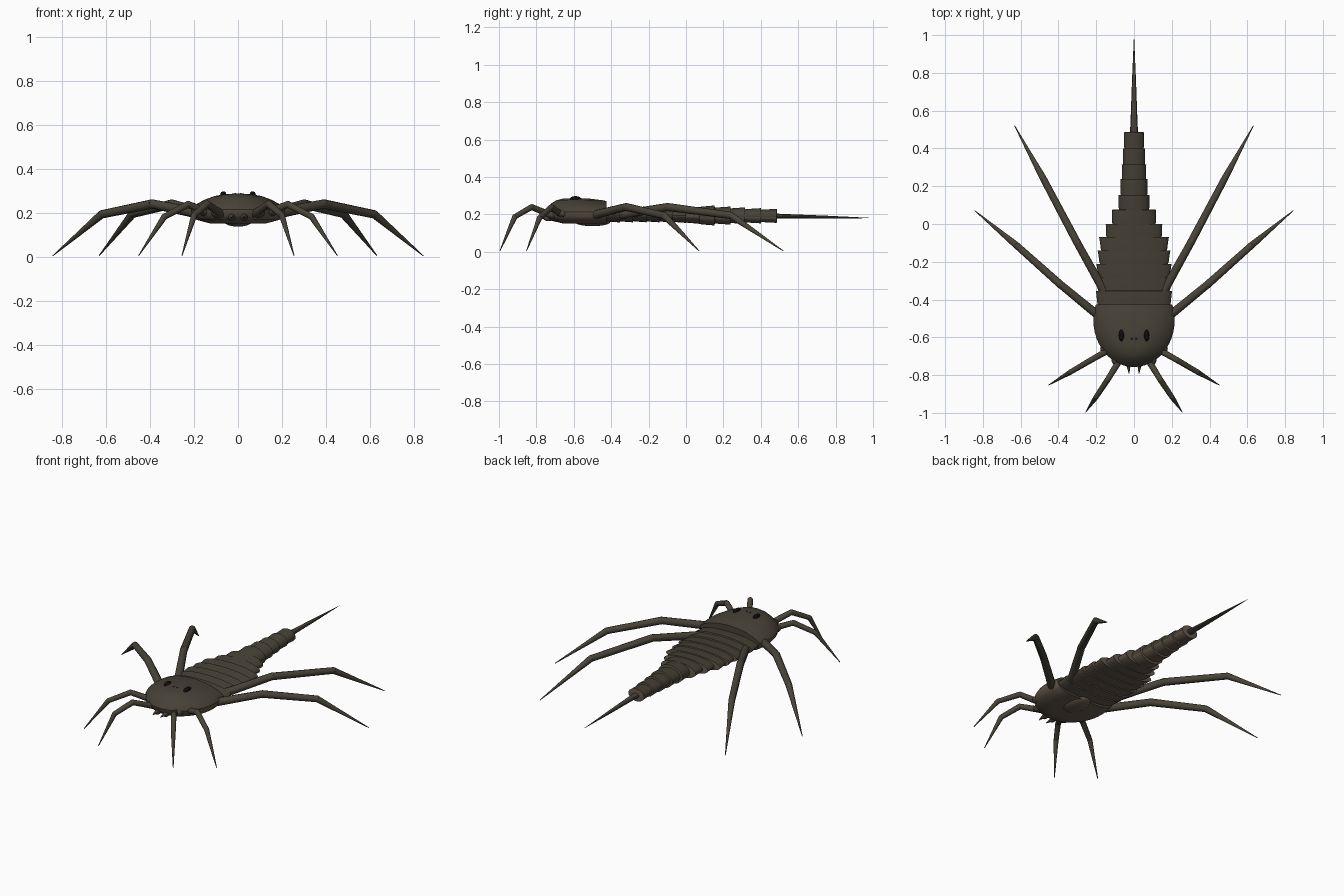
import bpy, bmesh, math
from mathutils import Vector, Matrix

if "Cube" in bpy.data.objects:
    bpy.data.objects.remove(bpy.data.objects["Cube"], do_unlink=True)


def material(name, rgb):
    m = bpy.data.materials.new(name)
    m.use_nodes = True
    m.diffuse_color = (*rgb, 1)
    m.node_tree.nodes["Principled BSDF"].inputs["Base Color"].default_value = (*rgb, 1)
    return m


SHELL = material("dark olive shell", (0.062, 0.054, 0.038))
UNDER = material("brown underside", (0.13, 0.10, 0.07))
LEG = material("leg olive", (0.066, 0.057, 0.04))
EYE = material("black eye", (0.004, 0.004, 0.004))


def finish(name, bm, mats, angle=35, rule=None):
    bmesh.ops.recalc_face_normals(bm, faces=bm.faces)
    bm.normal_update()
    if rule:
        for f in bm.faces:
            f.material_index = int(rule(f))
    me = bpy.data.meshes.new(name)
    bm.to_mesh(me)
    bm.free()
    for m in mats:
        me.materials.append(m)
    ob = bpy.data.objects.new(name, me)
    bpy.context.collection.objects.link(ob)
    bpy.ops.object.select_all(action="DESELECT")
    ob.select_set(True)
    bpy.context.view_layer.objects.active = ob
    bpy.ops.object.shade_smooth_by_angle(angle=math.radians(angle))
    return ob


def loft(rings):
    """Skin closed rings of points and cap both ends."""
    bm = bmesh.new()
    loops = [[bm.verts.new(p) for p in ring] for ring in rings]
    n = len(loops[0])
    for a, b in zip(loops, loops[1:]):
        for i in range(n):
            j = (i + 1) % n
            bm.faces.new((a[i], a[j], b[j], b[i]))
    bm.faces.new(loops[0])
    bm.faces.new(loops[-1])
    return bm


def circle(n):
    return [(math.cos(math.tau * i / n), math.sin(math.tau * i / n)) for i in range(n)]


def ellipsoid(name, centre, radii, mat):
    bm = bmesh.new()
    bmesh.ops.create_uvsphere(bm, u_segments=16, v_segments=10, radius=1,
                              matrix=Matrix.Translation(centre) @ Matrix.Diagonal((*radii, 1)))
    return finish(name, bm, [mat], 60)


# Head shield: domed oval sliced straight across the back
dome = [(0.6, 0.152, -0.51), (0.88, 0.168, -0.51), (0.97, 0.19, -0.51), (1, 0.214, -0.51),
        (0.98, 0.222, -0.51), (0.88, 0.24, -0.52), (0.7, 0.26, -0.545), (0.5, 0.276, -0.57),
        (0.3, 0.284, -0.585), (0.1, 0.287, -0.59)]
bm = loft([[(0.215 * s * x, cy + 0.247 * s * y, z) for x, y in circle(48)] for s, z, cy in dome])
cut = bmesh.ops.bisect_plane(bm, geom=bm.verts[:] + bm.edges[:] + bm.faces[:],
                             plane_co=(0, -0.425, 0), plane_no=(0, 1, 0), clear_outer=True)
bmesh.ops.holes_fill(bm, edges=[e for e in cut["geom_cut"] if isinstance(e, bmesh.types.BMEdge)])
finish("head_shield", bm, [SHELL, UNDER], 35,
       lambda f: f.calc_center_median().z < 0.213 and f.normal.y < 0.9)

# Body and tail rings, each flaring backwards over the next: rear y, half width, half height
segments = [(-0.354, 0.203, 0.041), (-0.283, 0.202, 0.04), (-0.212, 0.2, 0.039),
            (-0.141, 0.193, 0.039), (-0.07, 0.185, 0.039), (0.0, 0.15, 0.041),
            (0.075, 0.118, 0.045), (0.153, 0.082, 0.054), (0.238, 0.072, 0.049),
            (0.315, 0.065, 0.045), (0.4, 0.059, 0.041), (0.485, 0.053, 0.038)]
front = -0.44
for k, (rear, w, h) in enumerate(segments):
    zc = 0.198 - 0.0005 * k
    nw = w * (1.0 if k < 5 else 1.04)
    rings = [(front - 0.012, nw * 0.9, h * 0.8), (front + 0.01, nw * 0.95, h * 0.88),
             (rear - 0.012, w * 0.985, h * 0.97), (rear, w, h), (rear + 0.001, w * 0.9, h * 0.8)]
    bm = loft([[(a * x, y, zc + b * z) for x, z in circle(32)] for y, a, b in rings])
    finish(f"{'body' if k < 7 else 'tail'}_ring_{k + 1}", bm, [SHELL, UNDER], 35,
           lambda f: f.normal.z < -0.25 or f.normal.y > 0.7)
    front = rear

# Tail spike
spike = [(0.47, 0.022, 0.015, 0.191), (0.53, 0.019, 0.012, 0.191),
         (0.75, 0.011, 0.008, 0.186), (0.985, 0.001, 0.001, 0.181)]
finish("tail_spike", loft([[(a * x, y, c + b * z) for x, z in circle(10)]
                           for y, a, b, c in spike]), [SHELL])

# Belly plate
ellipsoid("belly_plate", (0, -0.5, 0.162), (0.065, 0.097, 0.025), UNDER)


def leg(name, points, radius, side):
    """Chain of tapering tubes with rounded joints."""
    pts = [Vector((side * x, y, z)) for x, y, z in points]
    bm = bmesh.new()
    last = len(pts) - 2
    for i, (a, b) in enumerate(zip(pts, pts[1:])):
        d = b - a
        r = radius * (1 - 0.1 * i)
        mat = Matrix.Translation((a + b) / 2) @ d.to_track_quat("Z", "Y").to_matrix().to_4x4()
        bmesh.ops.create_cone(bm, cap_ends=True, segments=10, radius1=r,
                              radius2=0.002 if i == last else r * 0.88,
                              depth=d.length, matrix=mat)
        bmesh.ops.create_uvsphere(bm, u_segments=10, v_segments=6, radius=r * 0.98,
                                  matrix=Matrix.Translation(a))
    finish(name, bm, [LEG], 40)


legs = {
    "first_leg": ([(0.075, -0.72, 0.195), (0.14, -0.825, 0.24), (0.2, -0.915, 0.188),
                   (0.255, -0.995, 0.005)], 0.018),
    "second_leg": ([(0.13, -0.665, 0.2), (0.227, -0.72, 0.238), (0.335, -0.783, 0.182),
                    (0.452, -0.853, 0.005)], 0.018),
    "third_leg": ([(0.17, -0.5, 0.195), (0.39, -0.32, 0.24), (0.62, -0.115, 0.193),
                   (0.842, 0.07, 0.005)], 0.024),
    "fourth_leg": ([(0.15, -0.37, 0.195), (0.3, -0.1, 0.24), (0.48, 0.24, 0.195),
                    (0.632, 0.52, 0.005)], 0.024),
}
for side, word in ((1, "left"), (-1, "right")):
    for name, (points, radius) in legs.items():
        leg(f"{word}_{name}", points, radius, side)
    # Hip knobs, mouth pincers and eyes
    ellipsoid(f"{word}_front_hip", (side * 0.095, -0.71, 0.2), (0.026, 0.04, 0.024), LEG)
    ellipsoid(f"{word}_side_hip", (side * 0.155, -0.66, 0.205), (0.024, 0.026, 0.02), LEG)
    ellipsoid(f"{word}_pincer_base", (side * 0.028, -0.735, 0.18), (0.016, 0.028, 0.016), LEG)
    leg(f"{word}_pincer", [(0.03, -0.74, 0.185), (0.026, -0.792, 0.18)], 0.013, side)
    ellipsoid(f"{word}_eye", (side * 0.067, -0.59, 0.282), (0.014, 0.031, 0.016), EYE)
    ellipsoid(f"{word}_small_eye", (side * 0.012, -0.607, 0.286), (0.005, 0.005, 0.004), EYE)
